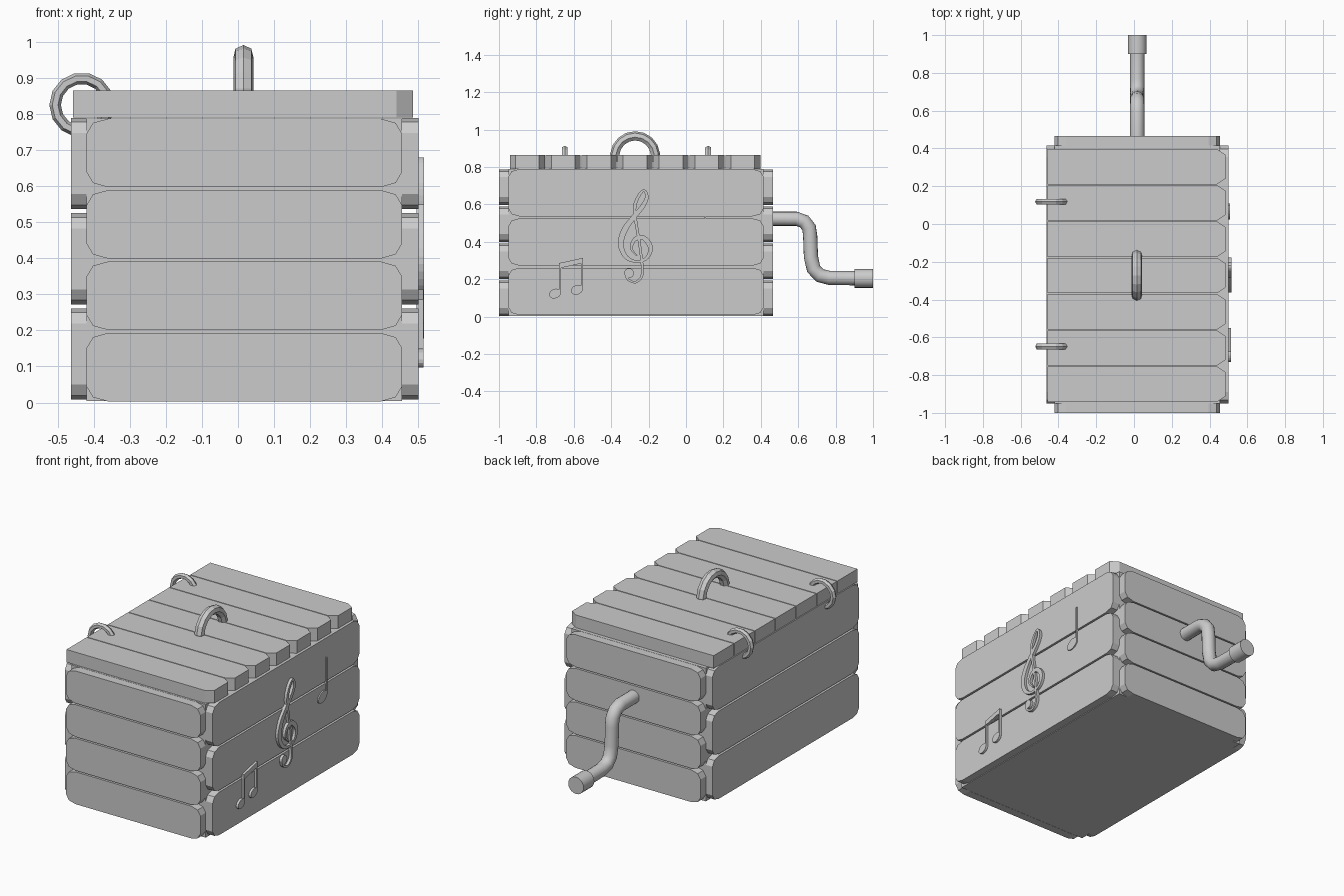
import bpy, bmesh, math
from mathutils import Vector

if "Cube" in bpy.data.objects:
    bpy.data.objects.remove(bpy.data.objects["Cube"])


def finish(name, bm, smooth=False):
    bmesh.ops.recalc_face_normals(bm, faces=bm.faces)
    me = bpy.data.meshes.new(name)
    bm.to_mesh(me)
    bm.free()
    ob = bpy.data.objects.new(name, me)
    bpy.context.collection.objects.link(ob)
    if smooth:
        bpy.ops.object.select_all(action='DESELECT')
        ob.select_set(True)
        bpy.context.view_layer.objects.active = ob
        bpy.ops.object.shade_smooth_by_angle(angle=math.radians(40))
    return ob


def place(axis, u, v, w):
    return {'x': (w, u, v), 'y': (u, w, v), 'z': (u, v, w)}[axis]


def prism(name, pts, axis, lo, hi):
    """Extrude a 2D outline along an axis from lo to hi."""
    bm = bmesh.new()
    a = [bm.verts.new(place(axis, u, v, lo)) for u, v in pts]
    b = [bm.verts.new(place(axis, u, v, hi)) for u, v in pts]
    n = len(pts)
    bm.faces.new(a)
    bm.faces.new(b)
    for i in range(n):
        j = (i + 1) % n
        bm.faces.new((a[i], a[j], b[j], b[i]))
    return finish(name, bm)


def plank_outline(u0, u1, v0, v1, cu=0.06, cv=0.042):
    """Rectangle with two-step clipped corners."""
    pts = []
    for u, v, su, sv, flip in ((u0, v0, 1, 1, 0), (u1, v0, -1, 1, 1),
                               (u1, v1, -1, -1, 0), (u0, v1, 1, -1, 1)):
        c = [(u, v + sv * cv), (u + su * cu * .3, v + sv * cv * .28), (u + su * cu, v)]
        pts += c[::-1] if flip else c
    return pts


def sweep(name, path, normal, r_side, r_norm, sides, closed=False, smooth=False):
    """Tube along a planar path; radius differs in and out of the plane."""
    bm = bmesh.new()
    n, path = Vector(normal), [Vector(p) for p in path]
    rings, count = [], len(path)
    for i, p in enumerate(path):
        if closed:
            t = path[(i + 1) % count] - path[i - 1]
        else:
            t = path[min(i + 1, count - 1)] - path[max(i - 1, 0)]
        s = n.cross(t.normalized())
        rings.append([bm.verts.new(p + s * r_side * math.cos(k * math.tau / sides)
                                   + n * r_norm * math.sin(k * math.tau / sides))
                      for k in range(sides)])
    for i in range(count if closed else count - 1):
        a, b = rings[i], rings[(i + 1) % count]
        for k in range(sides):
            m = (k + 1) % sides
            bm.faces.new((a[k], a[m], b[m], b[k]))
    if not closed:
        bm.faces.new(rings[0])
        bm.faces.new(rings[-1])
    return finish(name, bm, smooth)


def spline(pts, steps=4):
    """Catmull-Rom interpolation of (y, z, half width) points."""
    P = [Vector(p) for p in [pts[0]] + pts + [pts[-1]]]
    out = []
    for a, b, c, d in zip(P, P[1:], P[2:], P[3:]):
        for k in range(steps):
            t = k / steps
            out.append(0.5 * (2 * b + (c - a) * t + (2 * a - 5 * b + 4 * c - d) * t * t
                              + (3 * b - a - 3 * c + d) * t ** 3))
    return out + [P[-1]]


def ribbon(name, pts, lo, hi):
    """Raised stroke of varying width on the right side."""
    bm = bmesh.new()
    rows, path = [], spline(pts)
    for i, p in enumerate(path):
        t = path[min(i + 1, len(path) - 1)] - path[max(i - 1, 0)]
        s = Vector((-t.y, t.x)).normalized() * p.z
        rows.append([bm.verts.new((x, p.x + k * s.x, p.y + k * s.y))
                     for x, k in ((lo, -1), (hi, -1), (hi, 1), (lo, 1))])
    for a, b in zip(rows, rows[1:]):
        for k in range(4):
            m = (k + 1) % 4
            bm.faces.new((a[k], a[m], b[m], b[k]))
    bm.faces.new(rows[0])
    bm.faces.new(rows[-1])
    return finish(name, bm)


def note_head(name, y, z, a, b, hi, tilt=0.4):
    pts = []
    for k in range(16):
        c, s = a * math.cos(k * math.tau / 16), b * math.sin(k * math.tau / 16)
        pts.append((y + c * math.cos(tilt) - s * math.sin(tilt),
                    z + c * math.sin(tilt) + s * math.cos(tilt)))
    return prism(name, pts, 'x', 0.495, hi)


# Box core behind the planks
prism("box_core", [(-.42, -.95), (.455, -.95), (.455, .415), (-.42, .415)], 'z', 0.004, 0.788)

# Front and back planks
for i in range(4):
    z = 0.003 + i * 0.198
    o = plank_outline(-.42, .455, z, z + 0.19)
    prism(f"front_plank_{i}", o, 'y', -1.0, -.95)
    prism(f"back_plank_{i}", o, 'y', .415, .465)

# Side planks
for i in range(3):
    z = 0.008 + i * 0.264
    o = plank_outline(-.95, .415, z, z + 0.253)
    prism(f"left_plank_{i}", o, 'x', -.463, -.42)
    prism(f"right_plank_{i}", o, 'x', .455, .5)

# Lid planks, clipped at the free end
for i in range(7):
    y0 = -.942 + i * 0.192
    y1 = y0 + 0.187
    prism(f"lid_plank_{i}", [(-.458, y0), (.44, y0), (.485, y0 + .03),
                             (.485, y1 - .03), (.44, y1), (-.458, y1)], 'z', .79, .865)

# Lid handle
arc = [(0.015, -.272 - .108 * math.cos(a), .857 + .108 * math.sin(a))
       for a in (math.radians(-15 + 21 * k) for k in range(11))]
sweep("lid_handle", arc, (1, 0, 0), .026, .028, 7)

# Hinge rings
for i, y in enumerate((-.648, .118)):
    ring = [(-.433 + .074 * math.cos(k * math.tau / 14), y,
             .825 + .074 * math.sin(k * math.tau / 14)) for k in range(14)]
    sweep(f"hinge_ring_{i}", ring, (0, 1, 0), .016, .018, 6, closed=True)

# Crank arm and grip
crank = [(.44, .523), (.59, .523), (.632, .508), (.658, .475), (.664, .43), (.668, .32),
         (.682, .255), (.715, .22), (.765, .207), (.91, .205)]
sweep("crank_arm", [(.017, y, z) for y, z in crank], (1, 0, 0), .038, .038, 16, smooth=True)
sweep("crank_grip", [(.017, .9, .204), (.017, 1.0, .204)], (1, 0, 0), .05, .05, 20, smooth=True)

# Treble clef relief
ribbon("treble_clef", [
    (-.262, .325, .003), (-.292, .365, .007), (-.272, .415, .011), (-.225, .42, .013),
    (-.19, .37, .013), (-.208, .315, .009), (-.262, .294, .007), (-.32, .318, .011),
    (-.349, .385, .015), (-.33, .46, .016), (-.285, .525, .013), (-.235, .585, .012),
    (-.21, .635, .010), (-.222, .674, .006), (-.25, .65, .008), (-.274, .59, .009),
    (-.27, .52, .008), (-.25, .40, .007), (-.235, .28, .007), (-.237, .215, .007),
    (-.27, .184, .006), (-.31, .198, .006), (-.323, .23, .005)], .495, .516)
note_head("clef_tip", -.304, .232, .026, .026, .516)

# Single note relief
note_head("single_note_head", .067, .458, .044, .03, .507)
prism("single_note_stem", [(.098, .46), (.108, .46), (.108, .677), (.098, .677)],
      'x', .495, .507)

# Paired notes relief
for i, (y, z, top) in enumerate(((-.70, .123, .28), (-.583, .143, .31))):
    note_head(f"paired_note_head_{i}", y, z, .033, .025, .514)
    s = y + .027
    prism(f"paired_note_stem_{i}", [(s - .005, z), (s + .005, z), (s + .005, top), (s - .005, top)],
          'x', .495, .514)
prism("paired_note_beam", [(-.678, .258), (-.551, .286), (-.551, .314), (-.678, .286)],
      'x', .495, .514)
